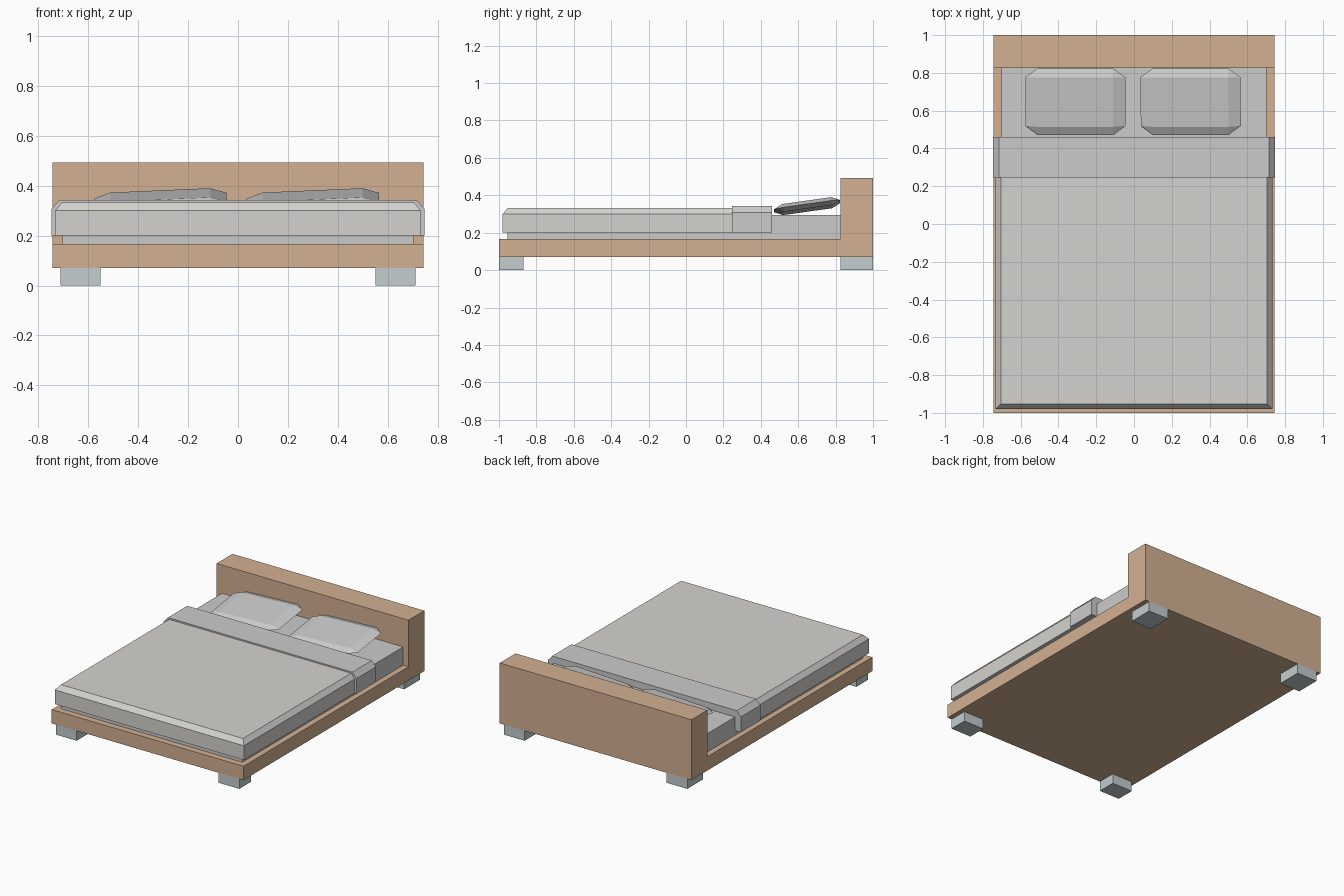
import bpy, bmesh
from mathutils import Matrix, Vector
from math import radians

if "Cube" in bpy.data.objects:
    bpy.data.objects.remove(bpy.data.objects["Cube"])


def material(name, rgb):
    m = bpy.data.materials.new(name)
    m.diffuse_color = (*rgb, 1)
    m.use_nodes = True
    m.node_tree.nodes["Principled BSDF"].inputs["Base Color"].default_value = m.diffuse_color
    return m


wood = material("wood", (0.65, 0.44, 0.29))
metal = material("metal", (0.55, 0.61, 0.62))
linen = material("linen", (0.66, 0.65, 0.62))


def finish(bm, name, mat=None):
    bmesh.ops.recalc_face_normals(bm, faces=bm.faces)
    me = bpy.data.meshes.new(name)
    bm.to_mesh(me)
    bm.free()
    ob = bpy.data.objects.new(name, me)
    bpy.context.collection.objects.link(ob)
    if mat:
        me.materials.append(mat)
    return ob


def box(name, x0, x1, y0, y1, z0, z1, mat=None):
    bm = bmesh.new()
    size = Vector((x1 - x0, y1 - y0, z1 - z0))
    mid = Vector((x0 + x1, y0 + y1, z0 + z1)) / 2
    bmesh.ops.create_cube(bm, size=1, matrix=Matrix.Translation(mid) @ Matrix.Diagonal((*size, 1)))
    return finish(bm, name, mat)


def extrude(name, points, vec, mat=None):
    bm = bmesh.new()
    face = bm.faces.new([bm.verts.new(p) for p in points])
    new = bmesh.ops.extrude_face_region(bm, geom=[face], use_keep_orig=True)["geom"]
    bmesh.ops.translate(bm, vec=vec, verts=[v for v in new if isinstance(v, bmesh.types.BMVert)])
    return finish(bm, name, mat)


def hull(name, points, mat=None):
    bm = bmesh.new()
    bmesh.ops.convex_hull(bm, input=[bm.verts.new(p) for p in points])
    bmesh.ops.dissolve_limit(bm, angle_limit=radians(1), verts=bm.verts, edges=bm.edges)
    return finish(bm, name, mat)


# L-shaped bed frame with headboard
profile = [(-1, 0.07), (1, 0.07), (1, 0.493), (0.825, 0.493), (0.825, 0.167), (-1, 0.167)]
extrude("frame_and_headboard", [(-0.743, y, z) for y, z in profile], (1.486, 0, 0), wood)

# Legs
for side, x in (("left", -0.63), ("right", 0.63)):
    box(f"front_leg_{side}", x - 0.08, x + 0.08, -1, -0.87, 0, 0.07, metal)
    box(f"back_leg_{side}", x - 0.08, x + 0.08, 0.825, 1, 0, 0.07, metal)

# Mattress
box("mattress", -0.702, 0.702, -0.955, 0.825, 0.167, 0.295)

# Duvet, chamfered on the sides and foot end
duvet = [(s * w, y, z) for s in (-1, 1)
         for w, front, z in ((0.732, -0.98, 0.2), (0.732, -0.98, 0.3), (0.705, -0.952, 0.333))
         for y in (front, 0.25)]
hull("duvet", duvet, linen)

# Folded-back band of the duvet
band = [(-0.747, 0.2), (0.747, 0.2), (0.747, 0.307), (0.715, 0.343), (-0.715, 0.343), (-0.747, 0.307)]
extrude("duvet_fold", [(x, 0.245, z) for x, z in band], (0, 0.215, 0))

# Pillows leaning toward the headboard
for side, x in (("left", -0.31), ("right", 0.30)):
    pts = [(sx * a, sy * b, c) for sx in (-1, 1) for sy in (-1, 1)
           for a, b, c in ((0.265, 0.13, 0), (0.2, 0.178, 0), (0.2, 0.132, 0.021), (0.2, 0.132, -0.021))]
    pillow = hull(f"pillow_{side}", pts)
    pillow.location = (x, 0.648, 0.342)
    pillow.rotation_euler = (radians(8), radians(-2.5), 0)
